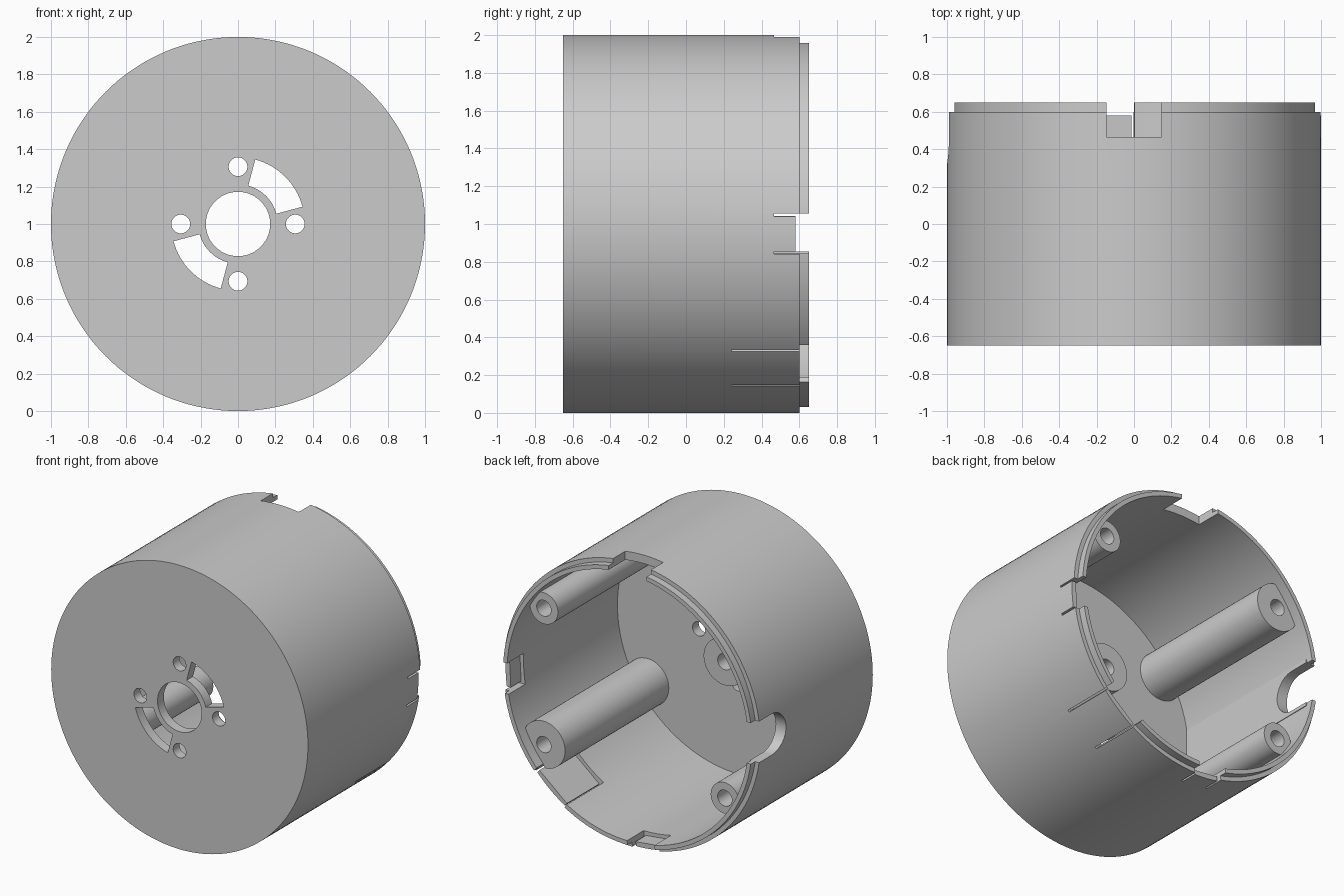
import bpy, bmesh
from math import sin, cos, pi, radians
from mathutils import Matrix

if "Cube" in bpy.data.objects:
    bpy.data.objects.remove(bpy.data.objects["Cube"], do_unlink=True)

grey = bpy.data.materials.new("plain grey")
grey.use_nodes = True
COLOUR = (0.6, 0.6, 0.6, 1)
grey.diffuse_color = COLOUR
grey.node_tree.nodes["Principled BSDF"].inputs["Base Color"].default_value = COLOUR

LIFT = Matrix.Translation((0, 0, 1))
WALL = 0.94          # inner radius of the shell
BACK = 0.65          # half length along the axis


def finish_mesh(name, bm):
    bmesh.ops.recalc_face_normals(bm, faces=bm.faces)
    mesh = bpy.data.meshes.new(name)
    bm.to_mesh(mesh)
    bm.free()
    mesh.materials.append(grey)
    obj = bpy.data.objects.new(name, mesh)
    bpy.context.scene.collection.objects.link(obj)
    return obj


def prism(name, outline, y0, y1, turn=Matrix()):
    """Extrude an x-z outline along y, then turn it about the centre axis."""
    bm = bmesh.new()
    face = bm.faces.new([bm.verts.new((x, y0, z)) for x, z in outline])
    new = bmesh.ops.extrude_face_region(bm, geom=[face])["geom"]
    moved = [v for v in new if isinstance(v, bmesh.types.BMVert)]
    bmesh.ops.translate(bm, vec=(0, y1 - y0, 0), verts=moved)
    bm.transform(LIFT @ turn)
    return finish_mesh(name, bm)


def arc(r, a0, a1, n, cx=0, cz=0):
    steps = [radians(a0 + (a1 - a0) * i / n) for i in range(n + 1)]
    return [(cx + r * cos(a), cz + r * sin(a)) for a in steps]


def circle(r, cx=0, cz=0, n=32):
    return arc(r, 0, 360, n, cx, cz)[:-1]


def rect(x0, x1, z0, z1):
    return [(x0, z0), (x1, z0), (x1, z1), (x0, z1)]


def boolean(obj, tool, op="DIFFERENCE"):
    mod = obj.modifiers.new("cut", "BOOLEAN")
    mod.operation, mod.solver, mod.object = op, "EXACT", tool
    bpy.context.view_layer.objects.active = obj
    bpy.ops.object.modifier_apply(modifier=mod.name)
    bpy.data.objects.remove(tool, do_unlink=True)


def cut(obj, outline, y0, y1, turn=Matrix()):
    boolean(obj, prism("cutter", outline, y0, y1, turn))


# Shell: front plate, wall and stepped rear lip turned around the y axis
bm = bmesh.new()
profile = [(0, -BACK), (1, -BACK), (1, 0.6), (0.97, 0.6), (0.97, BACK),
           (WALL, BACK), (WALL, -0.58), (0, -0.58)]
verts = [bm.verts.new((r, y, 0)) for r, y in profile]
edges = [bm.edges.new(pair) for pair in zip(verts, verts[1:])]
bmesh.ops.spin(bm, geom=verts + edges, axis=(0, 1, 0), cent=(0, 0, 0),
               angle=2 * pi, steps=144)
bmesh.ops.remove_doubles(bm, verts=bm.verts, dist=0.0001)
bm.transform(LIFT)
shell = finish_mesh("shell", bm)

# Flat pad inside the wall around the cable notch
boolean(shell, prism("pad", rect(-0.96, -0.92, -0.17, 0.17), -0.6, 0.6), "UNION")

# Front plate openings: hub hole, four screw holes, two curved slots
cut(shell, circle(0.172, n=48), -0.8, -0.4)
for k in range(4):
    cut(shell, circle(0.05, 0.306 * cos(k * pi / 2), 0.306 * sin(k * pi / 2)), -0.8, -0.4)
for start in (15, 195):
    slot = arc(0.357, start, start + 60, 16) + arc(0.212, start + 60, start, 16)
    cut(shell, slot, -0.8, -0.4)

# Rectangular notch at the top of the rim
cut(shell, rect(-0.148, 0.148, 0.8, 1.1), 0.465, 0.8)

# Rounded cable notch through the side wall
u_shape = arc(0.145, 90, 270, 24, 0.46) + [(0.8, -0.145), (0.8, 0.145)]
cut(shell, u_shape, 0.8, 1.1, Matrix.Rotation(pi / 2, 4, "Z"))

# Snap tabs: angle, half width, slit depth, tab end
for angle, half, depth, end in ((-3, 0.1, 0.465, 0.58),
                                (-96.3, 0.1, 0.465, 0.58),
                                (-50.4, 0.146, 0.24, 0.6)):
    turn = Matrix.Rotation(-radians(angle), 4, "Y")
    cut(shell, rect(0.85, 1.1, -half, half), end, 0.8, turn)
    cut(shell, rect(0.85, 0.965, -half, half), depth, 0.8, turn)
    for side in (-half, half):
        cut(shell, rect(0.85, 1.1, side - 0.007, side + 0.007), depth, 0.8, turn)

# Screw posts, trimmed to the wall and drilled from the rear
parts = [shell]
for sx, sz, radius in ((1, 1, 0.11), (-1, -1, 0.11), (1, -1, 0.165), (-1, 1, 0.165)):
    x, z = 0.705 * sx, 0.48 * sz
    name = ("upper" if sz > 0 else "lower") + ("_left" if sx > 0 else "_right") + "_screw_post"
    post = prism(name, circle(radius, x, z, 48), -0.6, 0.575)
    boolean(post, prism("trim", circle(WALL + 0.005, n=144), -0.7, 0.7), "INTERSECT")
    cut(post, circle(0.056, x, z), 0.15, 0.7)
    parts.append(post)

# Smooth curved faces, crisp edges
bpy.ops.object.select_all(action="DESELECT")
for obj in parts:
    obj.select_set(True)
bpy.context.view_layer.objects.active = shell
bpy.ops.object.shade_smooth_by_angle(angle=radians(30))
